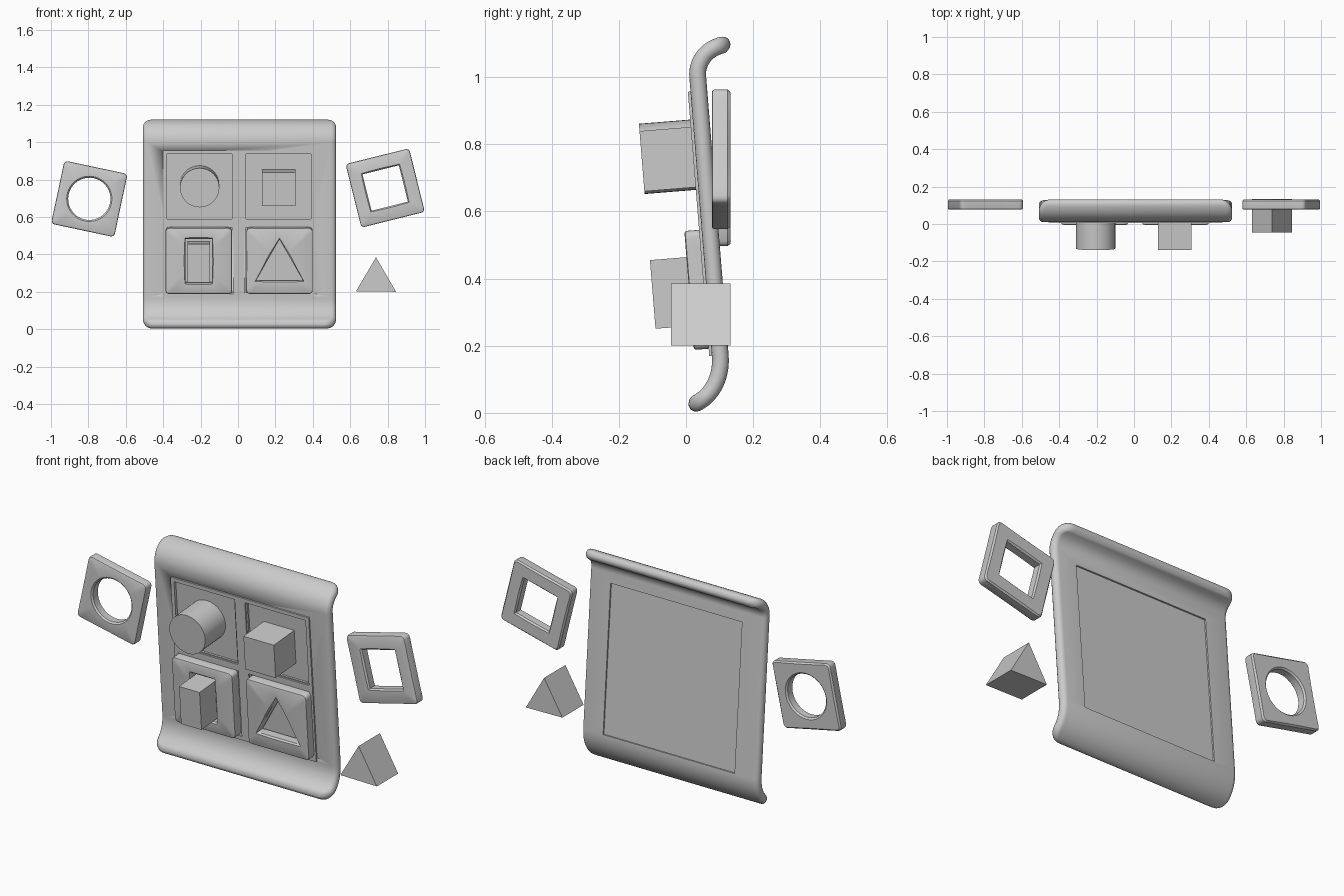
import bpy, bmesh
from math import sin, cos, pi, radians, sqrt, atan, atan2
from mathutils import Vector, Matrix
from mathutils.geometry import interpolate_bezier

if "Cube" in bpy.data.objects:
    bpy.data.objects.remove(bpy.data.objects["Cube"])

# leaning plane of the board: local x, depth (-y), height above z = 0.6
BOARD = Matrix.Translation((0, 0.0675, 0.6)) @ Matrix.Rotation(atan(0.081), 4, 'X')


def finish(name, bm, angle=35):
    bmesh.ops.recalc_face_normals(bm, faces=bm.faces)
    me = bpy.data.meshes.new(name)
    bm.to_mesh(me)
    bm.free()
    ob = bpy.data.objects.new(name, me)
    bpy.context.collection.objects.link(ob)
    bpy.ops.object.select_all(action='DESELECT')
    ob.select_set(True)
    bpy.context.view_layer.objects.active = ob
    bpy.ops.object.shade_smooth_by_angle(angle=radians(angle))
    return ob


def loft(bm, rings, closed=False, caps=True):
    vr = [[bm.verts.new(p) for p in ring] for ring in rings]
    pairs = list(zip(vr, vr[1:])) + ([(vr[-1], vr[0])] if closed else [])
    for a, b in pairs:
        for i in range(len(a)):
            j = (i + 1) % len(a)
            bm.faces.new((a[i], a[j], b[j], b[i]))
    if caps and not closed:
        bm.faces.new(vr[0])
        bm.faces.new(vr[-1])


def rect(w, h, r=0.0, seg=4):
    if not r:
        return [(w/2, h/2), (-w/2, h/2), (-w/2, -h/2), (w/2, -h/2)]
    out = []
    for k, (sx, sz) in enumerate([(1, 1), (-1, 1), (-1, -1), (1, -1)]):
        for i in range(seg + 1):
            a = (k + i / seg) * pi / 2
            out.append((sx*(w/2 - r) + r*cos(a), sz*(h/2 - r) + r*sin(a)))
    return out


def circle(r, n=40):
    return [(r*cos(2*pi*i/n), r*sin(2*pi*i/n)) for i in range(n)]


def add_prism(bm, pts, cx, cz, y0, y1, m):
    loft(bm, [[m @ Vector((cx + x, y, cz + z)) for x, z in pts] for y in (y0, y1)])


def prism(name, *args):
    bm = bmesh.new()
    add_prism(bm, *args)
    return finish(name, bm)


def ray(pts, a):
    # distance from the centre to the outline in direction a
    d, best = Vector((cos(a), sin(a))), 0
    for p, q in zip(pts, pts[1:] + pts[:1]):
        p, e = Vector(p), Vector(q) - Vector(p)
        den = d.x*e.y - d.y*e.x
        if abs(den) < 1e-9:
            continue
        t = (p.x*e.y - p.y*e.x) / den
        u = (p.x*d.y - p.y*d.x) / den
        if -1e-4 <= u <= 1.0001:
            best = max(best, t)
    return best


def tile(name, size, hole, y0, y1, m):
    # square tile with a hole, softened edges
    outer = rect(size, size, 0.02)
    angs = sorted({round(atan2(z, x), 4) for x, z in outer + hole + circle(1, 40)})
    b = 0.008
    section = [(0, -b, y0), (0, -b*0.3, y0 + b*0.3), (0, 0, y0 + b), (0, 0, y1 - b),
               (0, -b, y1), (1, b, y1), (1, 0, y1 - b), (1, 0, y0 + b), (1, b, y0)]
    rings = []
    for inner, off, y in section:
        ring = []
        for a in angs:
            r = ray(hole if inner else outer, a) + off
            ring.append(m @ Vector((r*cos(a), y, r*sin(a))))
        rings.append(ring)
    bm = bmesh.new()
    loft(bm, rings, closed=True)
    return finish(name, bm)


# --- board: bent sheet with rounded edges and corners
T, CX, W, R = 0.025, 0.008, 0.517, 0.065
V = lambda y, z: Vector((0, y, z))
path = interpolate_bezier(V(.008, .022), V(.06, .030), V(.108, .09), V(.102, .17), 24)
path += interpolate_bezier(V(.035, 1.0), V(.030, 1.05), V(.07, 1.098), V(.132, 1.098), 24)
cum = [0]
for p, q in zip(path, path[1:]):
    cum.append(cum[-1] + (q - p).length)
L = cum[-1]


def along(s):
    i = max(k for k in range(len(path) - 1) if cum[k] <= s + 1e-9)
    tg = (path[i+1] - path[i]).normalized()
    return path[i] + tg*(s - cum[i]), Vector((0, -tg.z, tg.y))


ends = [T*(1 - cos(pi/2*k/6)) for k in range(7)] + [0.035, 0.05, 0.065]
stations = ends + [c for c in cum if 0.07 < c < L - 0.07] + [L - e for e in reversed(ends)]
rings = []
for s in stations:
    p, n = along(s)
    e = min(s, L - s)
    t = T if e >= T else max(0.002, sqrt(T*T - (T - e)**2))
    w = W if e >= R else W - R + sqrt(R*R - (R - e)**2)
    ring = []
    for side in (1, -1):
        for k in range(9):
            a = -pi/2 + pi*k/8
            q = p + n*(t*sin(a)*side)
            ring.append(Vector((CX + side*(w - T + T*cos(a)), q.y, q.z)))
    rings.append(ring)
bm = bmesh.new()
loft(bm, rings)
board = finish("board", bm)

# shallow pockets in front and one shallow recess behind
bm = bmesh.new()
cells = [(sx*0.213 + 0.005, z) for z in (0.37, 0.765) for sx in (-1, 1)]
for cx, cz in cells:
    add_prism(bm, rect(0.35, 0.35), cx, cz - 0.6, -0.06, -0.015, BOARD)
add_prism(bm, rect(0.77, 0.78), 0.012, -0.04, 0.017, 0.06, BOARD)
cutter = finish("pocket_cutter", bm)
cutter.hide_render = True
mod = board.modifiers.new("pockets", 'BOOLEAN')
mod.operation, mod.object = 'DIFFERENCE', cutter
bpy.context.view_layer.objects.active = board
bpy.ops.object.modifier_apply(modifier=mod.name)
bpy.data.objects.remove(cutter)

# low raised rim and cross bars round the pockets
for name, w, h, cx, cz in [("rim_left", .02, .79, -.39, .565), ("rim_right", .02, .79, .40, .565),
                           ("rim_top", .80, .02, .005, .95), ("rim_bottom", .80, .02, .005, .18),
                           ("bar_upright", .06, .75, .005, .565), ("bar_cross", .77, .035, .005, .567)]:
    prism(name, rect(w, h), cx, cz - 0.6, -0.033, -0.018, BOARD)

# --- pegs standing out from the board
PEG = (-0.186, -0.012, BOARD)
prism("round_peg", circle(0.105), -0.205, 0.172, *PEG)
prism("square_peg", rect(0.178, 0.18), 0.218, 0.165, *PEG)
prism("oblong_peg", rect(0.12, 0.205), -0.21, -0.233, *PEG)

# --- tiles fitted on the board
oblong = rect(0.14, 0.235)
triangle = [(0, 0.115), (-0.125, -0.105), (0.125, -0.105)]
for name, hole, x in (("oblong_tile", oblong, -0.21), ("triangle_tile", triangle, 0.222)):
    tile(name, 0.355, hole, -0.077, -0.018, BOARD @ Matrix.Translation((x, 0, -0.23)))

# --- loose tiles and loose prism beside the board
for name, hole, x, z, turn, size in (("round_hole_tile", circle(0.113), -0.795, 0.697, 12, 0.345),
                                     ("square_hole_tile", rect(0.2, 0.2), 0.787, 0.755, -14, 0.35)):
    tile(name, size, hole, 0.077, 0.132,
         Matrix.Translation((x, 0, z)) @ Matrix.Rotation(radians(turn), 4, 'Y'))
prism("triangle_block", [(0, 0.185), (-0.107, 0.003), (0.107, 0)], 0.738, 0.2,
      -0.045, 0.133, Matrix.Identity(4))
